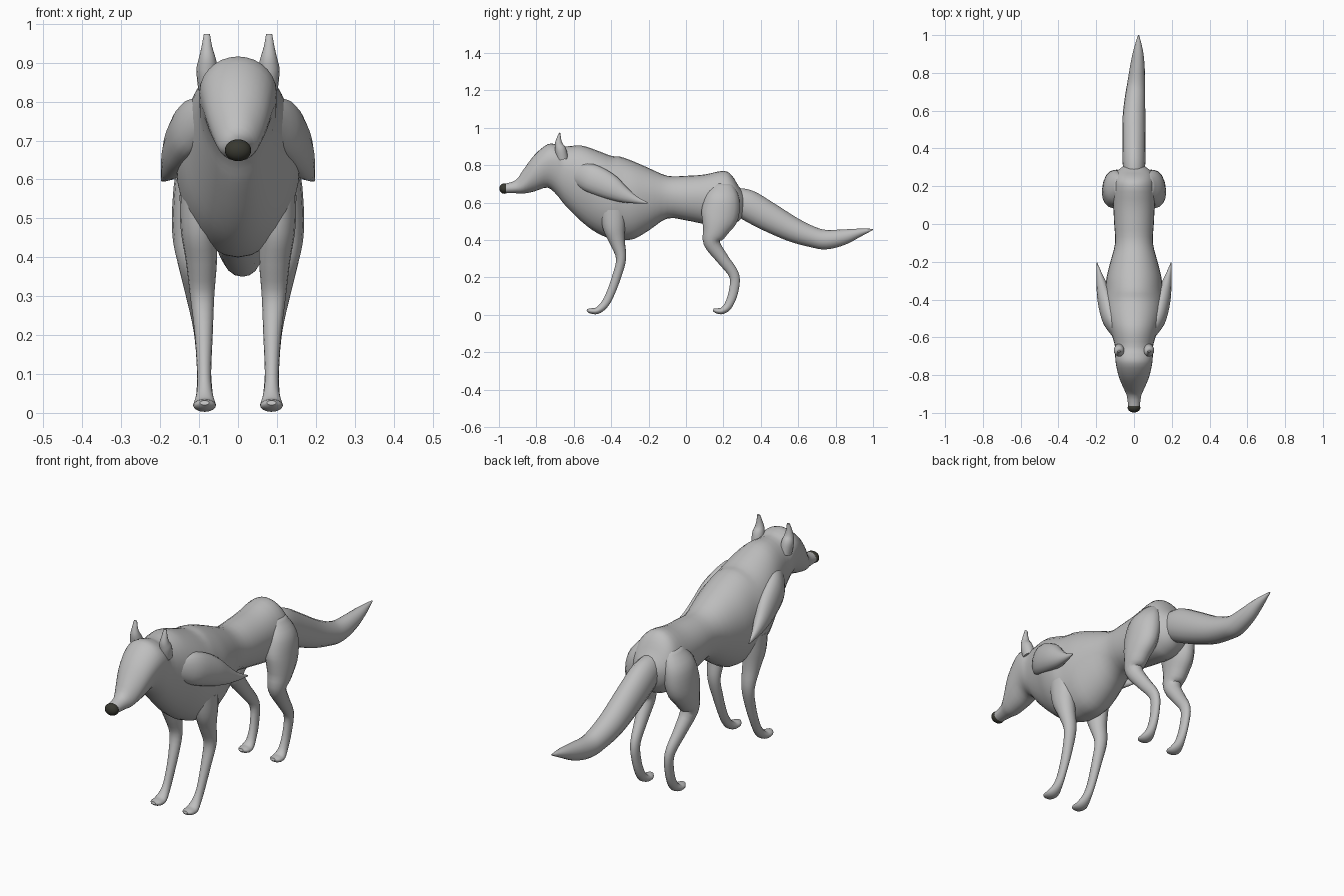
import bpy, bmesh, math
from mathutils import Vector

cube = bpy.data.objects.get("Cube")
if cube:
    bpy.data.objects.remove(cube)


def make_material(name, colour):
    mat = bpy.data.materials.new(name)
    mat.use_nodes = True
    mat.diffuse_color = colour
    mat.node_tree.nodes["Principled BSDF"].inputs["Base Color"].default_value = colour
    return mat


grey_fur = make_material("grey_fur", (.52, .52, .52, 1))
dark_nose = make_material("dark_nose", (.04, .04, .03, 1))


def smooth_sections(sections, steps):
    """Catmull-Rom interpolation between the given cross-sections."""
    keys = [Vector(s) for s in sections]
    result = []
    for i in range(len(keys) - 1):
        before, start = keys[max(i - 1, 0)], keys[i]
        end, after = keys[i + 1], keys[min(i + 2, len(keys) - 1)]
        for step in range(steps):
            t = step / steps
            tangent_a, tangent_b = (end - before) / 2, (after - start) / 2
            result.append(start * (2 * t**3 - 3 * t**2 + 1) + end * (3 * t**2 - 2 * t**3)
                          + tangent_a * (t**3 - 2 * t**2 + t) + tangent_b * (t**3 - t**2))
    return result + [keys[-1]]


def skin_rings(name, rings, mat, mirror=False):
    """Bridge successive rings of points into a closed, smooth surface."""
    bm = bmesh.new()
    loops = [[bm.verts.new(p) for p in ring] for ring in rings]
    for low, high in zip(loops, loops[1:]):
        for i in range(len(low)):
            j = (i + 1) % len(low)
            bm.faces.new((low[i], low[j], high[j], high[i]))
    bm.faces.new(loops[0])
    bm.faces.new(loops[-1])
    bmesh.ops.recalc_face_normals(bm, faces=bm.faces)
    mesh = bpy.data.meshes.new(name)
    bm.to_mesh(mesh)
    bm.free()
    mesh.materials.append(mat)
    obj = bpy.data.objects.new(name, mesh)
    bpy.context.collection.objects.link(obj)
    if mirror:
        obj.modifiers.new("both_sides", 'MIRROR')
    bpy.ops.object.select_all(action='DESELECT')
    obj.select_set(True)
    bpy.context.view_layer.objects.active = obj
    bpy.ops.object.shade_smooth_by_angle(angle=math.radians(50))
    return obj


def circle(sides):
    angles = [2 * math.pi * i / sides for i in range(sides)]
    return [(math.cos(a), math.sin(a)) for a in angles]


def torso_loft(name, sections, mat):
    """Sections: y, top, bottom, half width, height of the widest point."""
    rings = []
    for y, top, bottom, width, middle in smooth_sections(sections, 3):
        rings.append([(width * c, y, middle + s * (top - middle if s > 0 else middle - bottom))
                      for c, s in circle(28)])
    return skin_rings(name, rings, mat)


def limb_loft(name, sections, mat, mirror=False):
    """Sections: x, y, z, half width along x, half thickness across the path."""
    keys = smooth_sections(sections, 4)
    rings = []
    for i, key in enumerate(keys):
        x, y, z, width, depth = key
        ahead, behind = keys[min(i + 1, len(keys) - 1)], keys[max(i - 1, 0)]
        path = Vector((0, ahead[1] - behind[1], ahead[2] - behind[2])).normalized()
        across = path.cross(Vector((1, 0, 0)))
        rings.append([Vector((x + width * c, y, z)) + across * (depth * s) for c, s in circle(16)])
    return skin_rings(name, rings, mat, mirror)


# Head, neck, chest, waist and rump in one skin
torso_loft("body", [
    (-.97, .70, .65, .03, .675),
    (-.91, .72, .65, .038, .68),
    (-.87, .775, .648, .055, .70),
    (-.81, .855, .66, .08, .77),
    (-.74, .912, .68, .096, .82),
    (-.69, .91, .64, .1, .82),
    (-.65, .90, .59, .1, .78),
    (-.56, .905, .50, .125, .74),
    (-.48, .88, .44, .15, .69),
    (-.4, .85, .405, .16, .65),
    (-.35, .845, .40, .153, .64),
    (-.28, .82, .405, .145, .64),
    (-.2, .785, .45, .125, .64),
    (-.1, .743, .515, .1, .64),
    (0, .743, .505, .105, .63),
    (.1, .75, .485, .11, .63),
    (.2, .77, .47, .115, .62),
    (.245, .745, .48, .108, .62),
    (.28, .69, .5, .09, .61),
    (.31, .65, .53, .05, .6),
], grey_fur)

# Nose tip
bpy.ops.mesh.primitive_uv_sphere_add(segments=20, ring_count=12, location=(0, -.972, .675))
nose = bpy.context.object
nose.name = "nose"
nose.scale = (.034, .026, .028)
nose.data.materials.append(dark_nose)
bpy.ops.object.shade_smooth_by_angle()

# Upright ears
limb_loft("ears", [
    (.075, -.66, .83, .027, .03),
    (.079, -.67, .88, .028, .03),
    (.079, -.68, .91, .022, .022),
    (.08, -.68, .94, .014, .013),
    (.08, -.675, .973, .008, .004),
], grey_fur, mirror=True)

# Pointed fur tufts sweeping back from the shoulders
limb_loft("shoulder_tufts", [
    (.08, -.6, .755, .03, .05),
    (.12, -.52, .735, .045, .075),
    (.145, -.42, .69, .046, .07),
    (.165, -.34, .645, .033, .045),
    (.182, -.27, .615, .016, .02),
    (.196, -.205, .598, .002, .003),
], grey_fur, mirror=True)

# Front legs with paws
limb_loft("front_legs", [
    (.1, -.39, .56, .05, .07),
    (.1, -.385, .47, .047, .06),
    (.094, -.367, .39, .04, .041),
    (.092, -.347, .3, .031, .027),
    (.088, -.372, .2, .023, .024),
    (.087, -.41, .1, .018, .022),
    (.086, -.44, .05, .021, .021),
    (.086, -.475, .022, .029, .018),
    (.086, -.51, .021, .027, .014),
    (.086, -.53, .026, .012, .006),
], grey_fur, mirror=True)

# Hind legs with thighs, hocks and paws
limb_loft("hind_legs", [
    (.07, .2, .7, .03, .05),
    (.095, .195, .63, .06, .09),
    (.108, .18, .53, .061, .1),
    (.117, .155, .45, .051, .068),
    (.115, .138, .385, .04, .044),
    (.105, .195, .3, .029, .033),
    (.093, .258, .21, .021, .027),
    (.088, .253, .12, .018, .025),
    (.086, .226, .05, .021, .022),
    (.086, .195, .022, .029, .018),
    (.086, .165, .021, .027, .014),
    (.086, .145, .027, .012, .006),
], grey_fur, mirror=True)

# Brush tail
limb_loft("tail", [
    (0, .24, .62, .05, .06),
    (0, .32, .592, .06, .08),
    (0, .43, .53, .062, .078),
    (0, .57, .456, .06, .066),
    (.006, .68, .415, .053, .055),
    (.012, .75, .402, .047, .052),
    (.018, .84, .415, .038, .042),
    (.022, .92, .437, .025, .024),
    (.024, 1, .457, .003, .003),
], grey_fur)
